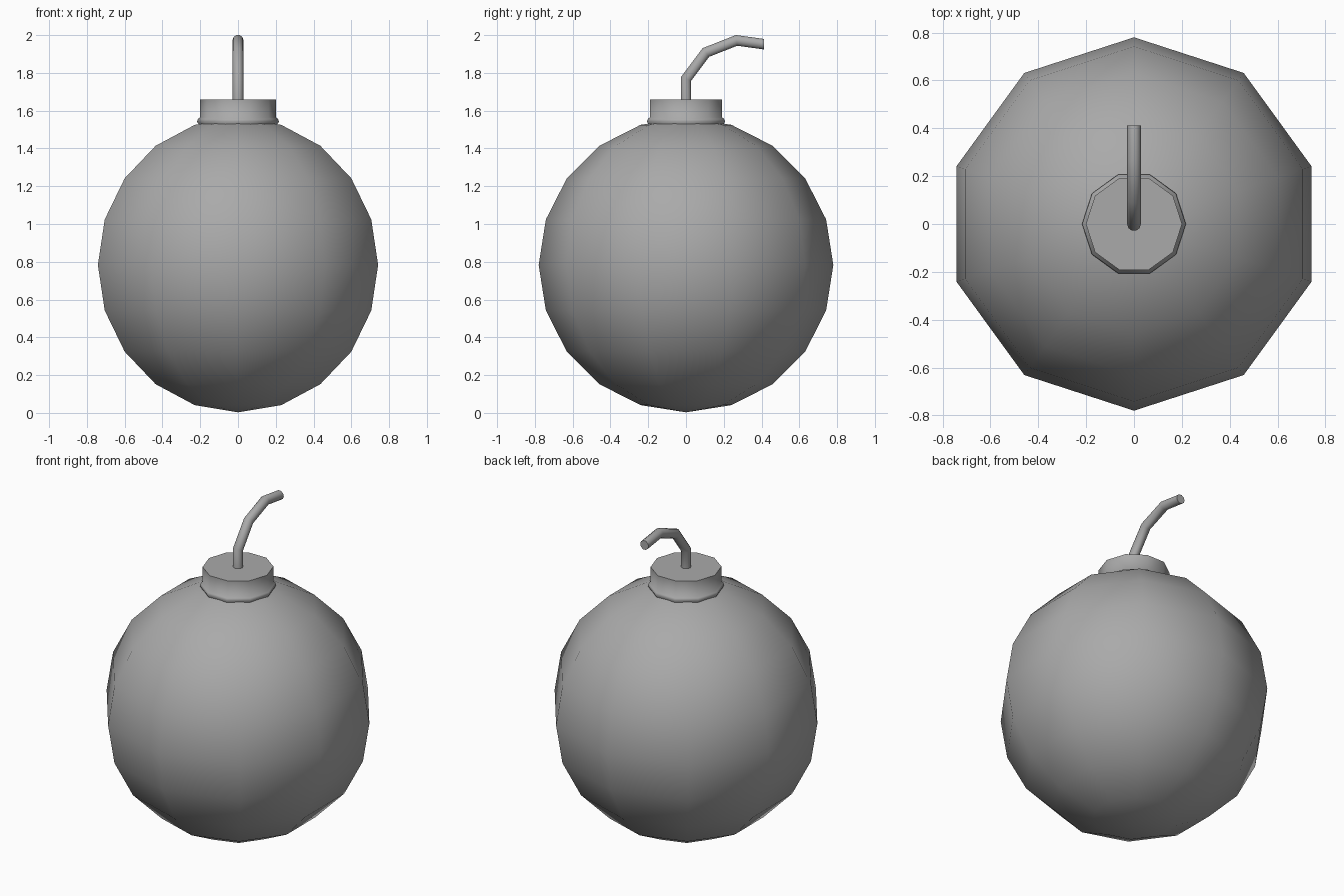
import bpy
import bmesh
from math import cos, sin, pi, radians
from mathutils import Vector

cube = bpy.data.objects.get("Cube")
if cube:
    bpy.data.objects.remove(cube, do_unlink=True)

SIDES = 10

# Single grey material
grey = bpy.data.materials.new("plain_grey")
grey.use_nodes = True
COLOUR = (0.4, 0.4, 0.4, 1)
grey.diffuse_color = COLOUR
grey.node_tree.nodes["Principled BSDF"].inputs["Base Color"].default_value = COLOUR


def finish(name, bm, angle):
    bmesh.ops.recalc_face_normals(bm, faces=bm.faces)
    mesh = bpy.data.meshes.new(name)
    bm.to_mesh(mesh)
    bm.free()
    mesh.materials.append(grey)
    obj = bpy.data.objects.new(name, mesh)
    bpy.context.collection.objects.link(obj)
    bpy.ops.object.select_all(action="DESELECT")
    obj.select_set(True)
    bpy.context.view_layer.objects.active = obj
    bpy.ops.object.shade_smooth_by_angle(angle=radians(angle))
    return obj


def skin_rings(bm, rings):
    """Join rings of points with quads and cap both ends."""
    loops = [[bm.verts.new(p) for p in ring] for ring in rings]
    for a, b in zip(loops, loops[1:]):
        for i in range(len(a)):
            j = (i + 1) % len(a)
            bm.faces.new((a[i], a[j], b[j], b[i]))
    bm.faces.new(loops[0])
    bm.faces.new(loops[-1])


# Round body
bm = bmesh.new()
bmesh.ops.create_uvsphere(bm, u_segments=SIDES, v_segments=10, radius=0.78)
body = finish("round_body", bm, 60)
body.location.z = 0.783

# Collar with a small bead around its foot
profile = [(0.205, 1.5), (0.21, 1.53), (0.217, 1.543), (0.212, 1.557),
           (0.201, 1.564), (0.201, 1.66)]
bm = bmesh.new()
skin_rings(bm, [[(r * cos(2 * pi * i / SIDES), r * sin(2 * pi * i / SIDES), z)
                 for i in range(SIDES)] for r, z in profile])
finish("collar", bm, 60)

# Bent fuse, mitred at each bend and cut upright at the tip
path = [Vector(p) for p in ((0, 0, 1.64), (0, 0, 1.768), (0, 0.105, 1.908),
                            (0, 0.268, 1.972), (0, 0.412, 1.952))]
RADIUS = 0.029
rings = []
for k, p in enumerate(path):
    into = (p - path[max(k - 1, 0)]).normalized()
    out = (path[min(k + 1, len(path) - 1)] - p).normalized()
    along = (into + out).normalized()
    if k == len(path) - 1:
        along = Vector((0, 1, 0))
    stretch = 1 / along.dot(out if out.length else into)
    across = Vector((1, 0, 0))
    up = across.cross(along) * stretch
    rings.append([p + RADIUS * (across * cos(2 * pi * i / SIDES) + up * sin(2 * pi * i / SIDES))
                  for i in range(SIDES)])
bm = bmesh.new()
skin_rings(bm, rings)
finish("fuse", bm, 60)
